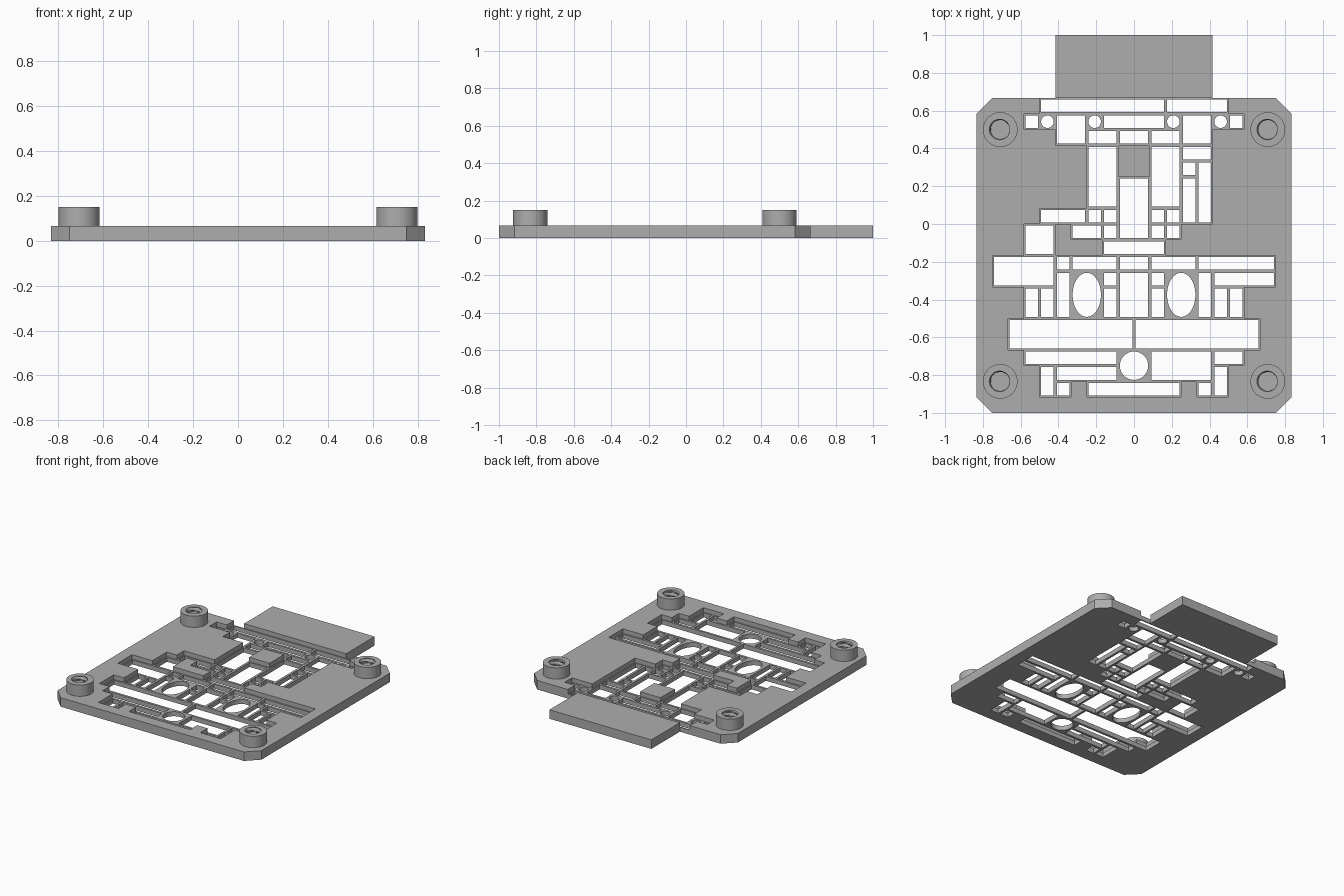
import bpy, bmesh, math

if "Cube" in bpy.data.objects:
    bpy.data.objects.remove(bpy.data.objects["Cube"])

U = 1 / 12                      # layout grid step
TOP, RIB, RIM = 0.8, 0.4, 1.8   # plate top, rib top, boss top (in grid steps)
INSET = 0.1                     # half a rib thickness

grey = bpy.data.materials.new("plain_grey")
grey.diffuse_color = (0.42, 0.42, 0.42, 1)
grey.use_nodes = True
grey.node_tree.nodes["Principled BSDF"].inputs["Base Color"].default_value = grey.diffuse_color

holes = bmesh.new()             # through windows
pocket_cells = set()            # grid squares where the ribs are lowered


def make_object(name, bm):
    bmesh.ops.scale(bm, vec=(U, U, U), verts=bm.verts)
    me = bpy.data.meshes.new(name)
    bm.to_mesh(me)
    bm.free()
    me.materials.append(grey)
    ob = bpy.data.objects.new(name, me)
    bpy.context.collection.objects.link(ob)
    return ob


def extrude_up(bm, faces, height, keep=False):
    ext = bmesh.ops.extrude_face_region(bm, geom=faces, use_keep_orig=keep)
    bmesh.ops.translate(bm, vec=(0, 0, height),
                        verts=[g for g in ext["geom"] if isinstance(g, bmesh.types.BMVert)])


def prism(bm, pts, z0, z1):
    face = bm.faces.new([bm.verts.new((x, y, z0)) for x, y in pts])
    extrude_up(bm, [face], z1 - z0, keep=True)


def window(x0, x1, y0, y1, sides=4):
    """One framed opening: a rectangle, or an ellipse when it has many sides."""
    pocket_cells.update((i, j) for i in range(x0, x1) for j in range(y0, y1))
    grow = math.sqrt(2) if sides == 4 else 1
    rx, ry = grow * ((x1 - x0) / 2 - INSET), grow * ((y1 - y0) / 2 - INSET)
    angles = [(k + 0.5) * math.tau / sides for k in range(sides)]
    prism(holes, [((x0 + x1) / 2 + rx * math.cos(a), (y0 + y1) / 2 + ry * math.sin(a))
                  for a in angles], -1, 2)


def windows(xs, ys, mirror=False, sides=4):
    """A block of openings between successive rib lines."""
    for x0, x1 in zip(xs, xs[1:]):
        for y0, y1 in zip(ys, ys[1:]):
            window(x0, x1, y0, y1, sides)
            if mirror:
                window(-x1, -x0, y0, y1, sides)


# Openings that repeat on both sides
for xs, ys in [((6, 7), (6, 7)), ((3, 5), (5, 7)), ((1, 3), (1, 5, 6)),
               ((1, 2), (-1, 0, 1)), ((2, 3), (0, 1)), ((1, 2), (-6, -4, -3)),
               ((4, 5), (-6, -3)), ((5, 6, 7), (-6, -4)), ((0, 8), (-8, -6)),
               ((5, 6), (-11, -9)), ((4, 5), (-11, -10))]:
    windows(xs, ys, mirror=True)

# Openings on the centre line, by half width
for w, y0, y1 in [(2, 6, 7), (1, 5, 6), (1, -1, 3), (2, -2, -1), (1, -6, -3), (3, -11, -10)]:
    window(-w, w, y0, y1)

# Openings on one side only: rear half, then front half
windows((-6, 2, 6), (7, 8))
windows((3, 4), (0, 3, 4))
windows((4, 5), (0, 4))
windows((3, 5), (4, 5))
windows((-6, -3), (0, 1))
windows((-7, -5), (-2, 0))
windows((-4, -2), (-1, 0))
windows((2, 3), (-1, 0))
windows((-9, -5), (-4, -2))
windows((-5, -4, -1, 1, 4, 9), (-3, -2))
windows((5, 9), (-4, -3))
windows((-7, -1), (-9, -8))
windows((5, 7), (-9, -8))
windows((1, 5), (-10, -8))
windows((-5, -1), (-10, -9))

# Round and oval openings
for x in (2, 5):
    windows((x, x + 1), (6, 7), mirror=True, sides=40)
windows((2, 4), (-6, -3), mirror=True, sides=40)
window(-1, 1, -10, -8, sides=40)

bmesh.ops.recalc_face_normals(holes, faces=holes.faces)
hole_cutter = make_object("window_cutter", holes)

# Pocket cutter, running out past the plate edge beside the tab
pocket_cells |= {(-6, 8), (5, 8)}
pocket = bmesh.new()
for i, j in sorted(pocket_cells):
    pocket.faces.new([pocket.verts.new((i + a, j + b, RIB))
                      for a, b in ((0, 0), (1, 0), (1, 1), (0, 1))])
bmesh.ops.remove_doubles(pocket, verts=pocket.verts, dist=1e-4)
extrude_up(pocket, pocket.faces[:], 1, keep=True)
bmesh.ops.recalc_face_normals(pocket, faces=pocket.faces)
pocket_cutter = make_object("pocket_cutter", pocket)

# Plate with chamfered corners and rear tab
half = [(9, -12), (10, -11), (10, 7), (9, 8), (5, 8), (5, 12)]
plate_bm = bmesh.new()
prism(plate_bm, half + [(-x, y) for x, y in reversed(half)], 0, TOP)
bmesh.ops.recalc_face_normals(plate_bm, faces=plate_bm.faces)
plate = make_object("plate", plate_bm)
for cutter in (pocket_cutter, hole_cutter):
    mod = plate.modifiers.new("cut", 'BOOLEAN')
    mod.operation, mod.solver, mod.object = 'DIFFERENCE', 'EXACT', cutter
bpy.context.view_layer.update()
result = bpy.data.meshes.new_from_object(
    plate.evaluated_get(bpy.context.evaluated_depsgraph_get()))
plate.modifiers.clear()
plate.data = result
for cutter in (pocket_cutter, hole_cutter):
    bpy.data.objects.remove(cutter)


def threaded_boss(name, cx, cy):
    """Round boss with a helical thread inside its blind hole."""
    bm = bmesh.new()
    n, rows, pitch = 48, 16, 0.4

    def ring(z, radius):
        return [bm.verts.new((cx + radius(a) * math.cos(a), cy + radius(a) * math.sin(a), z))
                for a in (k * math.tau / n for k in range(n))]

    def thread(z):
        return lambda a: 0.6 + 0.2 * abs(((z / pitch - a / math.tau) % 1) - 0.5)

    rings = [ring(TOP, lambda a: 1.1), ring(RIM, lambda a: 1.1)]
    for r in range(rows + 1):
        z = RIM - (RIM - TOP) * r / rows
        rings.append(ring(z, thread(z)))
    for lo, hi in zip(rings, rings[1:]):
        for k in range(n):
            m = (k + 1) % n
            bm.faces.new((lo[k], lo[m], hi[m], hi[k]))
    return make_object(name, bm)


# Four corner bosses
bosses = [threaded_boss(f"{row}_{side}_boss", sx * 8.5, y)
          for row, y in (("front", -10), ("back", 6))
          for side, sx in (("left", -1), ("right", 1))]

for ob in [plate] + bosses:
    bpy.ops.object.select_all(action='DESELECT')
    ob.select_set(True)
    bpy.context.view_layer.objects.active = ob
    bpy.ops.object.shade_smooth_by_angle(angle=math.radians(30))
